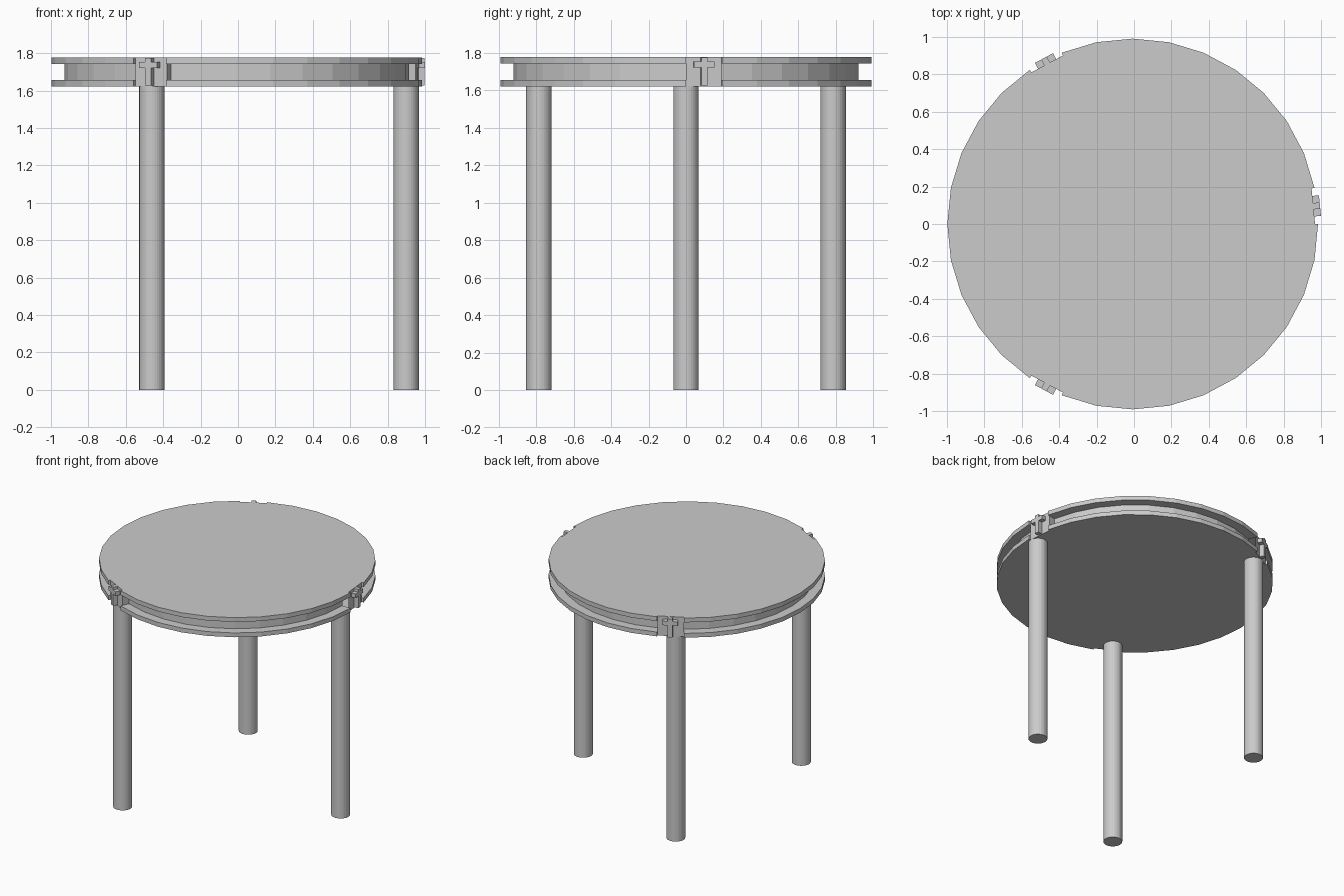
import bpy, bmesh, math
from mathutils import Matrix, Vector

if "Cube" in bpy.data.objects:
    bpy.data.objects.remove(bpy.data.objects["Cube"])

N = 32
CX = -0.007
R_BASE, R_RIM, R_GROOVE = 0.975, 0.991, 0.92
Z0, ZA, ZB, Z1 = 1.622, 1.656, 1.743, 1.777
BLOCKS = (0, 10, 21)          # facets that carry an ornament
STEP = 2 * math.pi / N


def finish(name, bm):
    me = bpy.data.meshes.new(name)
    bm.to_mesh(me)
    bm.free()
    ob = bpy.data.objects.new(name, me)
    bpy.context.collection.objects.link(ob)
    return ob


# Table top: 32-sided disc with a grooved rim, interrupted at three facets
bm = bmesh.new()
profile = [(R_BASE, Z0), (R_RIM, Z0), (R_RIM, ZA), (R_GROOVE, ZA),
           (R_GROOVE, ZB), (R_RIM, ZB), (R_RIM, Z1), (R_BASE, Z1)]


def at(i, r, z):
    a = i * STEP
    return bm.verts.new((CX + r * math.cos(a), r * math.sin(a), z))


def quad(i, j, p, q):
    bm.faces.new((at(i, *p), at(j, *p), at(j, *q), at(i, *q)))


def cap(i, r0, r1, za, zb, flip):
    vs = [at(i, r0, za), at(i, r1, za), at(i, r1, zb), at(i, r0, zb)]
    bm.faces.new(vs[::-1] if flip else vs)


for i in range(N):
    if i in BLOCKS:
        quad(i, i + 1, (R_BASE, Z0), (R_BASE, Z1))
        # rim ends on both sides of the facet, groove end wall on one side
        for k, flip in ((i, True), (i + 1, False)):
            cap(k, R_BASE, R_RIM, Z0, ZA, flip)
            cap(k, R_BASE, R_RIM, ZB, Z1, flip)
        cap(i + 1, R_GROOVE, R_BASE, ZA, ZB, True)
    else:
        for p, q in zip(profile, profile[1:]):
            quad(i, i + 1, p, q)
bm.faces.new([at(i, R_BASE, Z1) for i in range(N)])
bm.faces.new([at(i, R_BASE, Z0) for i in reversed(range(N))])
bmesh.ops.remove_doubles(bm, verts=bm.verts, dist=1e-5)
finish("table_top", bm)

# Cross ornaments: extruded outline on each plain facet
half = [(0.017, 1.627), (0.017, 1.722), (0.055, 1.722),
        (0.055, 1.754), (0.017, 1.754), (0.017, 1.775)]
outline = half + [(-t, z) for t, z in reversed(half)]
for n, i in enumerate(BLOCKS):
    bm = bmesh.new()
    f = bm.faces.new([bm.verts.new((0.968, t, z)) for t, z in outline])
    ext = bmesh.ops.extrude_face_region(bm, geom=[f])
    vs = [g for g in ext["geom"] if isinstance(g, bmesh.types.BMVert)]
    bmesh.ops.translate(bm, verts=vs, vec=Vector((0.038, 0, 0)))
    bmesh.ops.recalc_face_normals(bm, faces=bm.faces)
    bm.transform(Matrix.Translation((CX, 0, 0)) @
                 Matrix.Rotation((i + 0.5) * STEP, 4, 'Z'))
    finish(f"cross_ornament_{n + 1}", bm)

# Three round legs
for n in range(3):
    a = n * 2 * math.pi / 3
    bpy.ops.mesh.primitive_cylinder_add(
        vertices=32, radius=0.068, depth=Z0,
        location=(CX + 0.906 * math.cos(a), 0.906 * math.sin(a), Z0 / 2))
    bpy.context.object.name = f"leg_{n + 1}"
